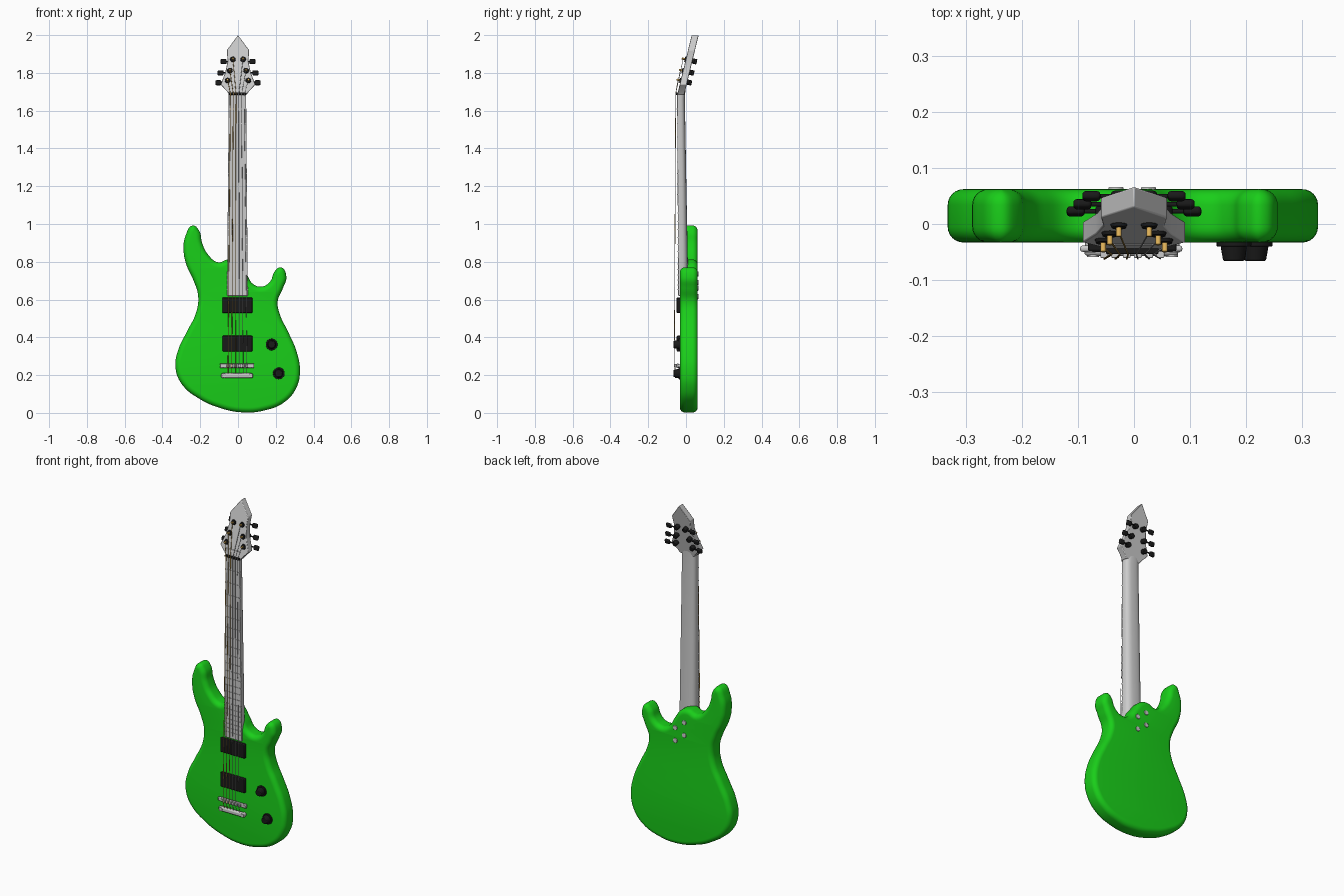
import bpy, bmesh, math
from mathutils import Vector, Matrix

if "Cube" in bpy.data.objects:
    bpy.data.objects.remove(bpy.data.objects["Cube"])

def material(name, rgb):
    m = bpy.data.materials.new(name)
    m.diffuse_color = (*rgb, 1)
    m.use_nodes = True
    m.node_tree.nodes["Principled BSDF"].inputs["Base Color"].default_value = m.diffuse_color
    return m

GREEN = material("green_paint", (0.01, 0.62, 0.01))
BLACK = material("black_plastic", (0.01, 0.01, 0.01))
GOLD = material("bronze", (0.75, 0.45, 0.1))

def finish(ob, mat=None, bevel=0, segs=2, angle=35):
    if mat:
        ob.data.materials.append(mat)
    if bevel:
        b = ob.modifiers.new("bevel", 'BEVEL')
        b.width, b.segments, b.limit_method = bevel, segs, 'ANGLE'
    bpy.ops.object.select_all(action='DESELECT')
    bpy.context.view_layer.objects.active = ob
    ob.select_set(True)
    bpy.ops.object.shade_smooth_by_angle(angle=math.radians(angle))
    return ob

def from_bm(name, bm, **kw):
    bmesh.ops.recalc_face_normals(bm, faces=bm.faces)
    me = bpy.data.meshes.new(name)
    bm.to_mesh(me)
    bm.free()
    ob = bpy.data.objects.new(name, me)
    bpy.context.collection.objects.link(ob)
    return finish(ob, **kw)

def box(name, centre, size, **kw):
    bm = bmesh.new()
    bmesh.ops.create_cube(bm, size=1, matrix=Matrix.Translation(centre) @ Matrix.Diagonal((*size, 1)))
    return from_bm(name, bm, **kw)

def rod(name, a, b, r1, r2=None, segs=24, **kw):
    a, b = Vector(a), Vector(b)
    rot = (b - a).to_track_quat('Z', 'Y').to_matrix().to_4x4()
    bm = bmesh.new()
    bmesh.ops.create_cone(bm, cap_ends=True, segments=segs, radius1=r1, radius2=r1 if r2 is None else r2,
                          depth=(b - a).length, matrix=Matrix.Translation((a + b) / 2) @ rot)
    return from_bm(name, bm, **kw)

def loft(name, rings, **kw):
    bm = bmesh.new()
    loops = [[bm.verts.new(p) for p in ring] for ring in rings]
    n = len(loops[0])
    for lo, hi in zip(loops, loops[1:]):
        for i in range(n):
            bm.faces.new((lo[i], lo[(i + 1) % n], hi[(i + 1) % n], hi[i]))
    bm.faces.new(loops[0])
    bm.faces.new(loops[-1])
    return from_bm(name, bm, **kw)

# Body: closed smooth outline with a rounded edge
outline = [(-.24, .992), (-.277, .94), (-.288, .86), (-.272, .78), (-.235, .70), (-.211, .62), (-.222, .53),
           (-.268, .435), (-.316, .335), (-.331, .24), (-.296, .15), (-.2, .072), (-.095, .026), (.02, .003),
           (.14, .013), (.25, .06), (.31, .135), (.328, .22), (.31, .325), (.265, .43), (.222, .52),
           (.21, .59), (.238, .66), (.256, .72), (.228, .77), (.195, .75), (.17, .695), (.127, .669),
           (.08, .682), (.045, .735), (0, .795), (-.05, .812), (-.105, .797), (-.16, .84), (-.19, .90), (-.206, .965)]
EDGE = .028
cu = bpy.data.curves.new("body", 'CURVE')
cu.dimensions, cu.fill_mode, cu.resolution_u = '2D', 'BOTH', 6
cu.extrude, cu.bevel_depth, cu.bevel_resolution, cu.offset = .0475 - EDGE, EDGE, 5, -EDGE
sp = cu.splines.new('BEZIER')
sp.bezier_points.add(len(outline) - 1)
sp.use_cyclic_u = True
for p, (x, z) in zip(sp.bezier_points, outline):
    p.co = (x, z, 0)
    p.handle_left_type = p.handle_right_type = 'AUTO'
body = bpy.data.objects.new("body", cu)
bpy.context.collection.objects.link(body)
body.location = (0, .0145, 0)
body.rotation_euler = (math.pi / 2, 0, 0)
bpy.context.view_layer.objects.active = body
body.select_set(True)
bpy.ops.object.convert(target='MESH')
body = bpy.context.view_layer.objects.active
bm = bmesh.new()
bm.from_mesh(body.data)
bmesh.ops.remove_doubles(bm, verts=bm.verts, dist=1e-5)
bm.to_mesh(body.data)
bm.free()
finish(body, GREEN)

# Neck and fretboard
CX, NUT, END, BRIDGE = -.003, 1.69, .62, .25
def half_width(z):
    return .046 + (NUT - z) / (NUT - END) * .009
def board_y(z):
    return -.041 - (z - END) * .0056

def neck_ring(z, front, back, w):
    ring = []
    for i in range(17):
        a = math.pi * i / 16
        c, s = math.cos(a), math.sin(a)
        ring.append((CX + w * math.copysign(abs(c) ** .7, c), front + (back - front) * s ** .7, z))
    return ring
loft("neck", [neck_ring(z, board_y(z) + .01, b, half_width(z)) for z, b in
              [(.64, .012), (.84, .009), (1.2, .002), (1.66, -.006), (1.73, -.002)]])
def board_ring(z):
    w, y = half_width(z), board_y(z)
    return [(CX - w, y, z), (CX + w, y, z), (CX + w, y + .012, z), (CX - w, y + .012, z)]
loft("fretboard", [board_ring(END), board_ring(NUT)], bevel=.002)
for n in range(1, 23):
    z = BRIDGE + (NUT - BRIDGE) * 2 ** (-n / 12)
    box(f"fret_{n}", (CX, board_y(z), z), (2 * half_width(z), .005, .005))
box("nut", (CX, -.045, NUT), (.094, .017, .012), mat=BLACK, bevel=.002)

# Headstock: pointed plate leaning back
TILT = .242
def head_y(z):
    return -.045 + (z - NUT) * TILT
right = [(.046, 1.685), (.06, 1.705), (.092, 1.738), (.068, 1.80), (.055, 1.86), (.059, 1.92)]
shape = right + [(0, 2.0)] + [(-x, z) for x, z in reversed(right)]
loft("headstock", [[(x, head_y(z) + d, z) for x, z in shape] for d in (0, .037)], bevel=.003)

# Tuners: washer, post, gear housing, shaft and button
normal = Vector((0, -1, TILT)).normalized()
posts = {}
for side, sgn in (("left", -1), ("right", 1)):
    for row, (x, z) in enumerate([(.055, 1.76), (.043, 1.812), (.027, 1.872)]):
        tag = f"{side}_{row + 1}"
        p = Vector((sgn * x, head_y(z), z))
        back = p - normal * .052
        rod("tuner_washer_" + tag, p - normal * .002, p + normal * .006, .0155, .013, mat=BLACK)
        rod("tuner_post_" + tag, p, p + normal * .022, .005, segs=12, mat=GOLD)
        rod("tuner_housing_" + tag, p - normal * .034, p - normal * .06, .014, mat=BLACK, bevel=.003)
        tip = back + Vector((sgn * .035, 0, 0))
        rod("tuner_shaft_" + tag, back, tip, .004, segs=12, mat=BLACK)
        b = box("tuner_button_" + tag, (0, 0, 0), (.032, .015, .027), mat=BLACK, bevel=.006, segs=3)
        b.location = tip + Vector((sgn * .014, 0, 0))
        b.rotation_euler.x = -math.atan(TILT)
        posts[sgn, row] = p + normal * .014

# Pickups
for name, z in (("neck_pickup", .57), ("bridge_pickup", .367)):
    box(name, (CX, -.036, z), (.158, .026, .083), mat=BLACK, bevel=.004)

# Bridge, saddles and tailpiece
box("bridge", (CX - .002, -.044, BRIDGE), (.182, .011, .024), bevel=.004)
box("tailpiece", (CX - .002, -.047, .197), (.168, .02, .026), bevel=.008, segs=3)
for s in (-1, 1):
    rod(f"bridge_stud_{s}", (CX + s * .075, -.02, BRIDGE), (CX + s * .075, -.051, BRIDGE), .009)
    rod(f"tailpiece_stud_{s}", (CX + s * .07, -.02, .197), (CX + s * .07, -.059, .197), .011)

# Strings, each running tailpiece - saddle - nut - post
for i in range(6):
    t = (i - 2.5) / 2.5
    xb, xn = CX + t * .05, CX + t * .037
    box(f"saddle_{i + 1}", (xb, -.053, BRIDGE), (.014, .015, .017), bevel=.002)
    post = posts[-1, i] if i < 3 else posts[1, 5 - i]
    path = [Vector((xb, -.05, .2)), Vector((xb, -.062, BRIDGE)), Vector((xn, -.0545, NUT)), post]
    for k, (a, b) in enumerate(zip(path, path[1:])):
        rod(f"string_{i + 1}_part_{k + 1}", a, b, .0018 - i * .00015, segs=8, mat=GOLD if i < 3 else None)

# Control knobs
for i, (x, z) in enumerate([(.178, .362), (.216, .209)]):
    rod(f"knob_{i + 1}", (x, -.03, z), (x, -.04, z), .031, mat=BLACK, bevel=.002)
    rod(f"knob_cap_{i + 1}", (x, -.038, z), (x, -.066, z), .024, .019, mat=BLACK, bevel=.003)

# Neck bolts on the back
for i, (x, z) in enumerate([(-.032, .735), (-.032, .66), (.026, .69), (.026, .615)]):
    rod(f"neck_bolt_{i + 1}", (x, .055, z), (x, .066, z), .0135, bevel=.002)
